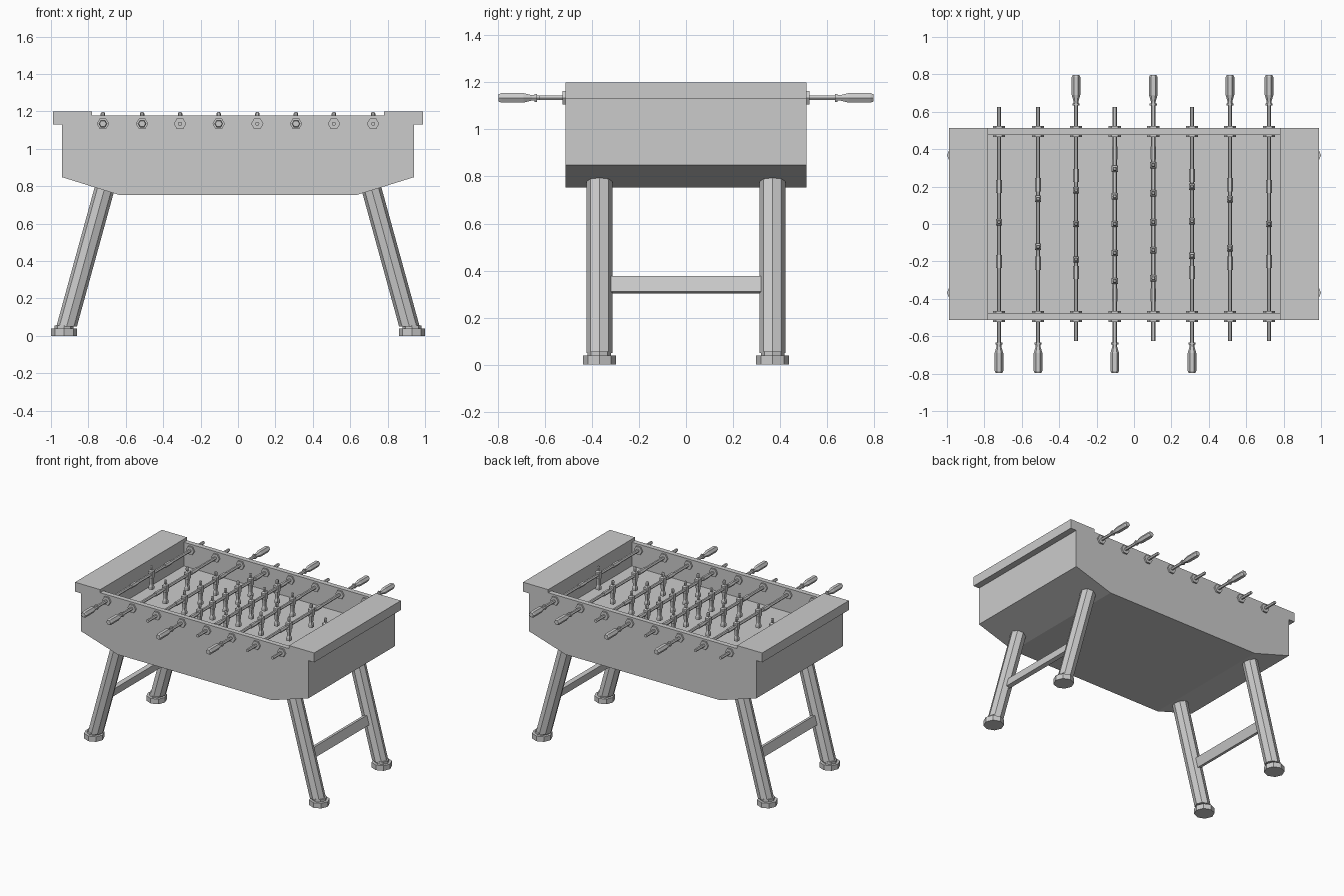
import bpy, bmesh
from math import pi, cos, sin, atan2
from mathutils import Matrix, Vector

if "Cube" in bpy.data.objects:
    bpy.data.objects.remove(bpy.data.objects["Cube"])

T = Matrix.Translation


def finish(name, bm, mat=Matrix()):
    bmesh.ops.recalc_face_normals(bm, faces=bm.faces)
    me = bpy.data.meshes.new(name)
    bm.to_mesh(me)
    bm.free()
    me.transform(mat)
    ob = bpy.data.objects.new(name, me)
    bpy.context.collection.objects.link(ob)
    return ob


def lathe(name, pts, sides, mat=Matrix(), turn=0.0):
    """Faceted solid of revolution around z from (radius, z) points."""
    bm = bmesh.new()
    rings = []
    for r, z in pts:
        rings.append([bm.verts.new((r * cos(turn + 2 * pi * i / sides),
                                    r * sin(turn + 2 * pi * i / sides), z))
                      for i in range(sides)])
    for a, b in zip(rings, rings[1:]):
        for i in range(sides):
            j = (i + 1) % sides
            bm.faces.new((a[i], a[j], b[j], b[i]))
    bm.faces.new(rings[0])
    bm.faces.new(rings[-1])
    return finish(name, bm, mat)


def box(name, size, mat):
    bm = bmesh.new()
    bmesh.ops.create_cube(bm, size=1, matrix=Matrix.Diagonal((*size, 1)))
    return finish(name, bm, mat)


# Cabinet: half outline mirrored, extruded along y, with the play area cut out
HALF_Y = 0.512
FIELD_Z = 1.0
half = [(0.637, 0.754), (0.94, 0.848), (0.94, 1.13), (0.988, 1.13),
        (0.988, 1.2), (0.78, 1.2), (0.78, 1.177)]
outline = half + [(-x, z) for x, z in reversed(half)]
bm = bmesh.new()
face = bm.faces.new([bm.verts.new((x, -HALF_Y, z)) for x, z in outline])
ext = bmesh.ops.extrude_face_region(bm, geom=[face])
bmesh.ops.translate(bm, vec=(0, 2 * HALF_Y, 0),
                    verts=[v for v in ext["geom"] if isinstance(v, bmesh.types.BMVert)])
cabinet = finish("cabinet", bm)
cutter = box("play_area_cutter", (1.56, 0.95, 0.5), T((0, 0, FIELD_Z + 0.25)))
cutter.hide_render = True
cutter.hide_viewport = True
cut = cabinet.modifiers.new("play_area", "BOOLEAN")
cut.operation = "DIFFERENCE"
cut.object = cutter
cut.solver = "EXACT"

# Splayed legs, feet and cross bars
LEAN = 0.275
for sx in (-1, 1):
    shear = Matrix.Identity(4)
    shear[0][2] = -sx * LEAN
    for sy in (-1, 1):
        at = T((sx * 0.93, sy * 0.368, 0))
        lathe("leg", [(0.055, 0.05), (0.055, 0.86)], 8, at @ shear)
        lathe("foot", [(0.07, 0), (0.07, 0.038), (0.05, 0.038), (0.05, 0.056)], 8, at)
    bar_x = sx * (0.93 - LEAN * 0.34)
    box("leg_cross_bar", (0.03, 0.68, 0.07),
        T((bar_x, 0, 0.34)) @ Matrix.Rotation(-sx * atan2(LEAN, 1), 4, "Y"))

# Rods: x position, handle side, player positions along y, bumper distance
ROD_Z = 1.134
rods = [
    (-0.722, -1, [0.01], 0.2),
    (-0.513, -1, [0.135, -0.122], 0.21),
    (-0.31, 1, [0.18, 0.0, -0.19], 0.26),
    (-0.103, -1, [0.295, 0.148, 0.0, -0.155, -0.305], 0.38),
    (0.103, 1, [0.315, 0.165, 0.01, -0.14, -0.29], 0.38),
    (0.31, -1, [0.2, 0.015, -0.17], 0.26),
    (0.513, 1, [0.132, -0.13], 0.21),
    (0.722, 1, [0.0], 0.2),
]
handle_pts = [(0.011, 0.634), (0.019, 0.634), (0.019, 0.643), (0.013, 0.645),
              (0.013, 0.655), (0.023, 0.69), (0.023, 0.785), (0.018, 0.796)]
q = 2 ** 0.5
body_pts = [(0.014 * q, 1.022), (0.014 * q, 1.042), (0.009 * q, 1.058),
            (0.013 * q, 1.105), (0.017 * q, 1.112), (0.017 * q, 1.157),
            (0.008 * q, 1.166)]
head_pts = [(0.007, 1.16), (0.012, 1.172), (0.012, 1.188), (0.007, 1.196)]

for x, side, players, bump in rods:
    axis = T((x, 0, ROD_Z)) @ Matrix.Rotation(-side * pi / 2, 4, "X")
    lathe("rod", [(0.0115, -0.625), (0.0115, 0.64)], 6, axis)
    lathe("handle", handle_pts, 6, axis)
    for s in (-1, 1):
        # bushing plates on both faces of the side wall, and rubber bumpers
        lathe("outer_bushing", [(0.033, s * 0.505), (0.033, s * 0.524)], 6, axis)
        lathe("inner_bushing", [(0.033, s * 0.464), (0.033, s * 0.48)], 6, axis)
        lathe("bumper", [(0.0155, s * (bump - 0.035)), (0.0155, s * (bump + 0.035))], 6, axis)
    for y in players:
        lathe("player_body", body_pts, 4, T((x, y, 0)), pi / 4)
        lathe("player_head", head_pts, 6, T((x, y, 0)))
